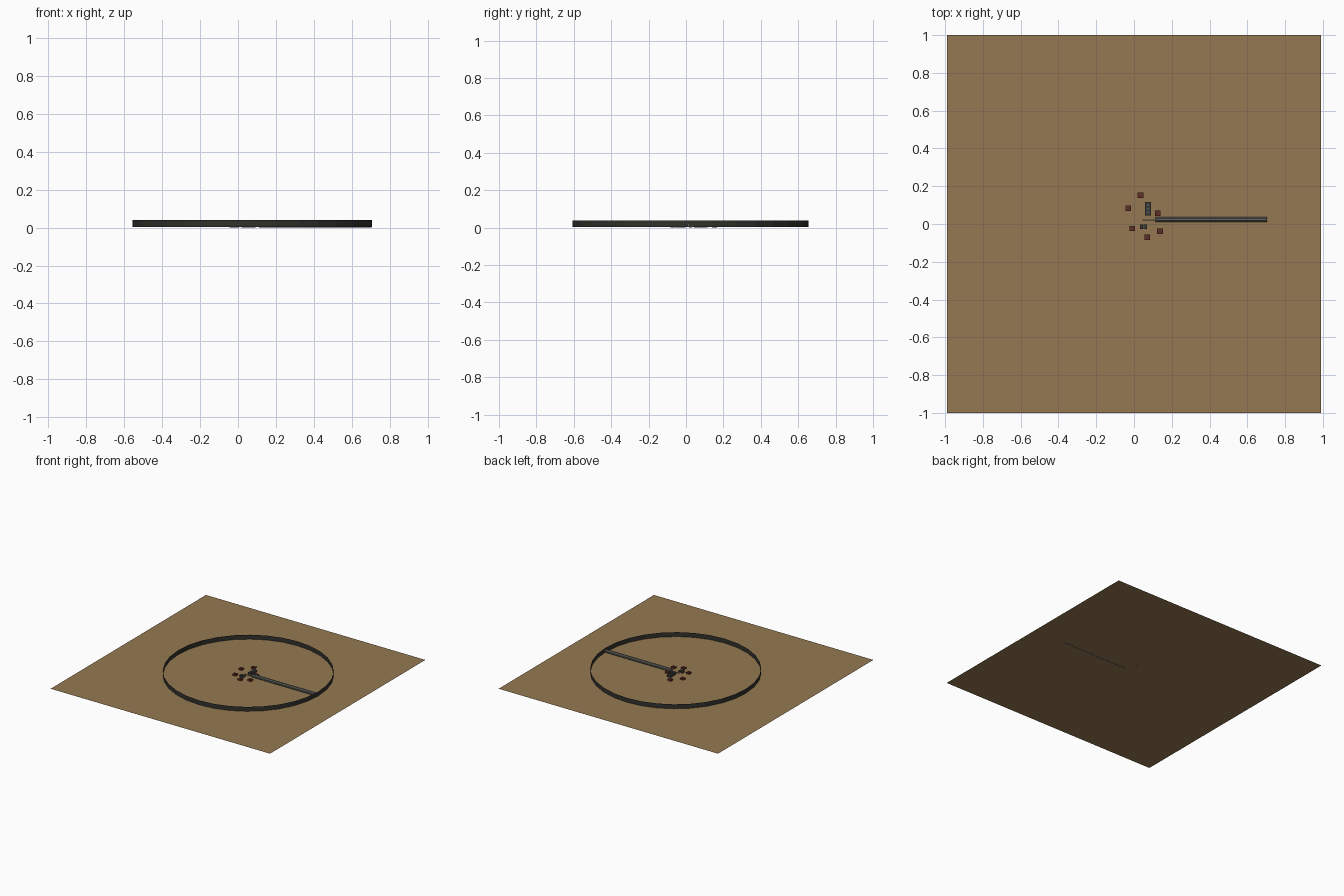
import bpy, bmesh, math
from mathutils import Matrix

if "Cube" in bpy.data.objects:
    bpy.data.objects.remove(bpy.data.objects["Cube"])


def mat(name, rgb):
    m = bpy.data.materials.new(name)
    m.diffuse_color = (*rgb, 1)
    m.use_nodes = True
    m.node_tree.nodes["Principled BSDF"].inputs["Base Color"].default_value = m.diffuse_color
    return m


SAND = mat("sand", (0.30, 0.19, 0.085))
CHARCOAL = mat("charcoal", (0.03, 0.03, 0.026))
STEEL = mat("steel grey", (0.12, 0.12, 0.11))
RED = mat("brick red", (0.14, 0.025, 0.018))
DARK = mat("dark grey", (0.04, 0.042, 0.042))


def finish(name, bm, material):
    me = bpy.data.meshes.new(name)
    bm.to_mesh(me)
    bm.free()
    me.materials.append(material)
    ob = bpy.data.objects.new(name, me)
    bpy.context.collection.objects.link(ob)
    return ob


def box(name, x, y, z0, sx, sy, sz, material):
    bm = bmesh.new()
    bmesh.ops.create_cube(bm, size=1, matrix=Matrix.Translation((x, y, z0 + sz / 2))
                          @ Matrix.Diagonal((sx, sy, sz, 1)))
    return finish(name, bm, material)


def rod(name, x0, x1, y, z, r, sides, material):
    bm = bmesh.new()
    bmesh.ops.create_cone(bm, cap_ends=True, segments=sides, radius1=r, radius2=r, depth=x1 - x0,
                          matrix=Matrix.Translation(((x0 + x1) / 2, y, z))
                          @ Matrix.Rotation(math.pi / 2, 4, 'Y')
                          @ Matrix.Rotation(math.pi / sides, 4, 'Z'))
    return finish(name, bm, material)


# flat ground sheet
bm = bmesh.new()
bmesh.ops.create_grid(bm, x_segments=1, y_segments=1, size=1,
                      matrix=Matrix.Diagonal((0.989, 1, 1, 1)))
finish("ground_sheet", bm, SAND)

# open ring wall, a single skin without thickness
CX, CY = 0.075, 0.025
bm = bmesh.new()
bmesh.ops.create_cone(bm, cap_ends=False, segments=32, radius1=0.631, radius2=0.631, depth=0.036,
                      matrix=Matrix.Translation((CX, CY, 0.021)))
finish("ring_wall", bm, CHARCOAL)

# long arm reaching from the middle to the ring
rod("long_arm", 0.115, 0.705, 0.024, 0.012, 0.0135, 8, STEEL)
rod("arm_pivot", 0.045, 0.115, 0.022, 0.006, 0.003, 6, STEEL)

# red blocks scattered round the middle, each with a dark cap
for i, (x, y) in enumerate([(-0.03, 0.083), (0.034, 0.152), (0.125, 0.057),
                            (0.138, -0.039), (0.071, -0.07), (-0.009, -0.024)]):
    box(f"red_block_{i}", x, y, 0, 0.03, 0.028, 0.012, RED)
    box(f"red_block_cap_{i}", x, y, 0.012, 0.01, 0.01, 0.002, DARK)

# dark machine with small studs
box("machine_body", 0.075, 0.081, 0, 0.032, 0.07, 0.015, DARK)
for i in range(3):
    box(f"machine_stud_{i}", 0.075, 0.061 + 0.02 * i, 0.015, 0.008, 0.008, 0.003, STEEL)

# pair of small dark blocks
for i, x in enumerate((0.039, 0.059)):
    box(f"small_block_{i}", x, -0.014, 0, 0.017, 0.025, 0.012, DARK)
